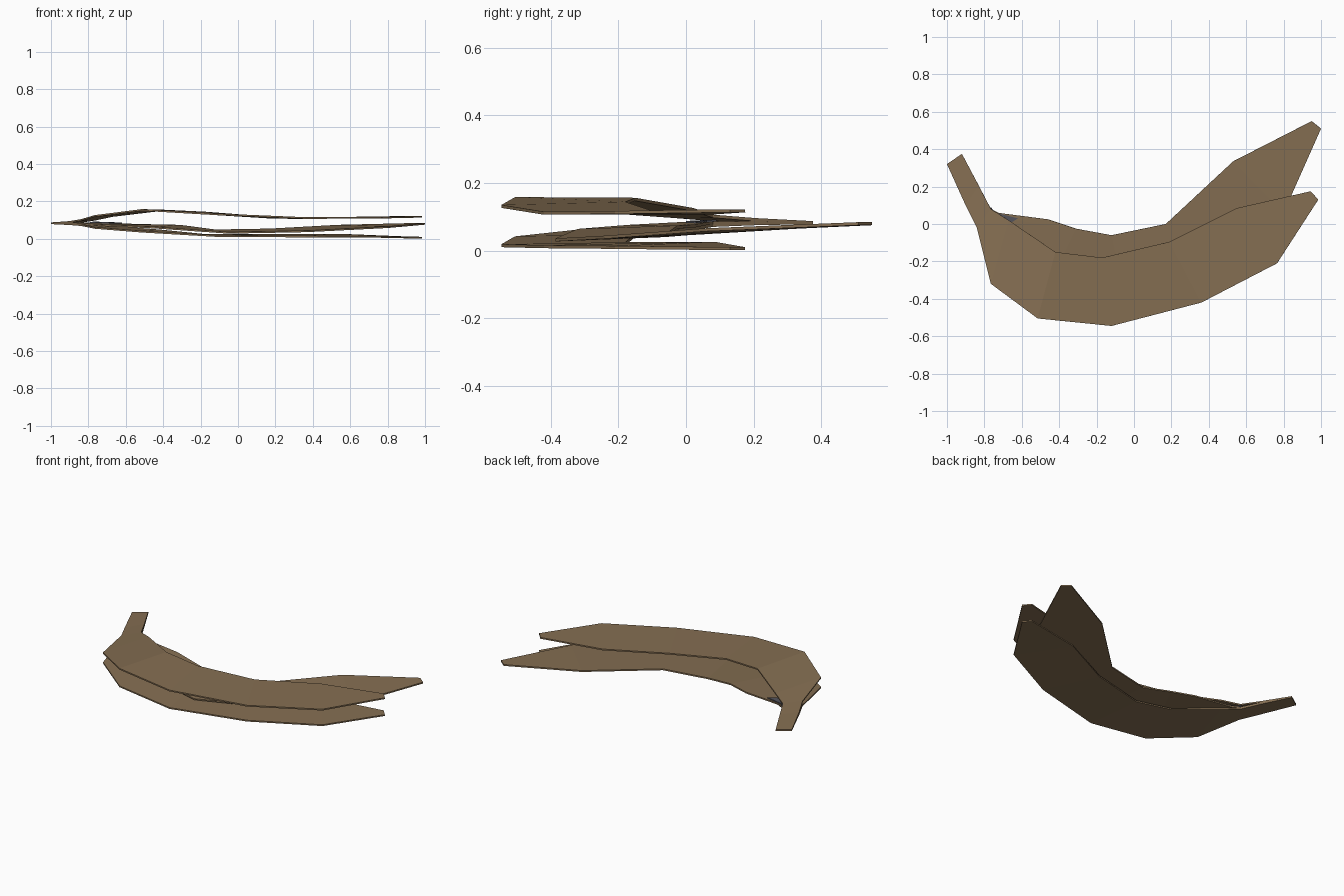
import bpy


def material(name, rgb):
    m = bpy.data.materials.new(name)
    m.diffuse_color = (*rgb, 1)
    return m


brown = material("dried peel brown", (0.235, 0.158, 0.085))
slate = material("slate lining", (0.09, 0.09, 0.11))


def sheet(name, verts, faces, mat, thickness):
    """Thin flat-shaded sheet, thickened evenly to both sides."""
    me = bpy.data.meshes.new(name)
    me.from_pydata(verts, [], faces)
    me.materials.append(mat)
    ob = bpy.data.objects.new(name, me)
    bpy.context.collection.objects.link(ob)
    sol = ob.modifiers.new("thickness", "SOLIDIFY")
    sol.thickness = thickness
    sol.offset = 0
    return ob


def strip(name, outer, inner, z_outer, z_inner):
    """Peel strip lofted between an outer and an inner edge."""
    verts = []
    for (a, b), (c, d), zo, zi in zip(outer, inner, z_outer, z_inner):
        verts += [(a, b, zo), (c, d, zi)]
    faces = [(2*i, 2*i + 2, 2*i + 3, 2*i + 1) for i in range(len(outer) - 1)]
    return sheet(name, verts, faces, brown, 0.009)


# Outline shared by the upper and lower strips, stem first
outer = [(-1, .32), (-.9, .1), (-.84, -.02), (-.765, -.32), (-.515, -.505),
         (-.12, -.545), (.36, -.42), (.765, -.21), (.985, .13)]
inner = [(-.92, .375), (-.83, .205), (-.765, .08), (-.67, .02), (-.42, -.15),
         (-.17, -.18), (.19, -.095), (.55, .085), (.945, .175)]

strip("upper_peel_strip", outer, inner,
      [.083, .09, .1, .122, .154, .131, .111, .113, .118],
      [.083, .092, .102, .122, .152, .14, .112, .112, .118])
strip("lower_peel_strip", outer, inner,
      [.083, .078, .073, .058, .038, .015, .012, .01, .006],
      [.083, .08, .075, .065, .045, .02, .022, .022, .006])

# Middle strip, splayed out to the back
strip("middle_peel_strip",
      [(-1, .32), (-.9, .1), (-.84, -.02), (-.72, -.17), (-.45, -.32),
       (-.05, -.385), (.37, -.24), (.8, .06), (1, .51)],
      [(-.92, .375), (-.83, .205), (-.765, .08), (-.64, .02), (-.31, -.025),
       (-.12, -.06), (.17, 0), (.53, .335), (.95, .55)],
      [.083, .083, .08, .072, .06, .032, .04, .062, .08],
      [.083, .083, .082, .076, .07, .045, .05, .07, .08])
# Bulge on the inner edge of the middle strip
sheet("middle_strip_shoulder",
      [(-.64, .02, .076), (-.31, -.025, .07), (-.46, .025, .073),
       (-.73, .06, .08)], [(0, 1, 2, 3)], brown, 0.009)

# Small lining web where the strips meet the stem
sheet("stem_lining",
      [(-.79, .04, .087), (-.67, .0, .085), (-.62, .03, .084),
       (-.74, .06, .088), (-.765, .09, .089)],
      [(0, 1, 2, 3, 4)], slate, 0.006)
